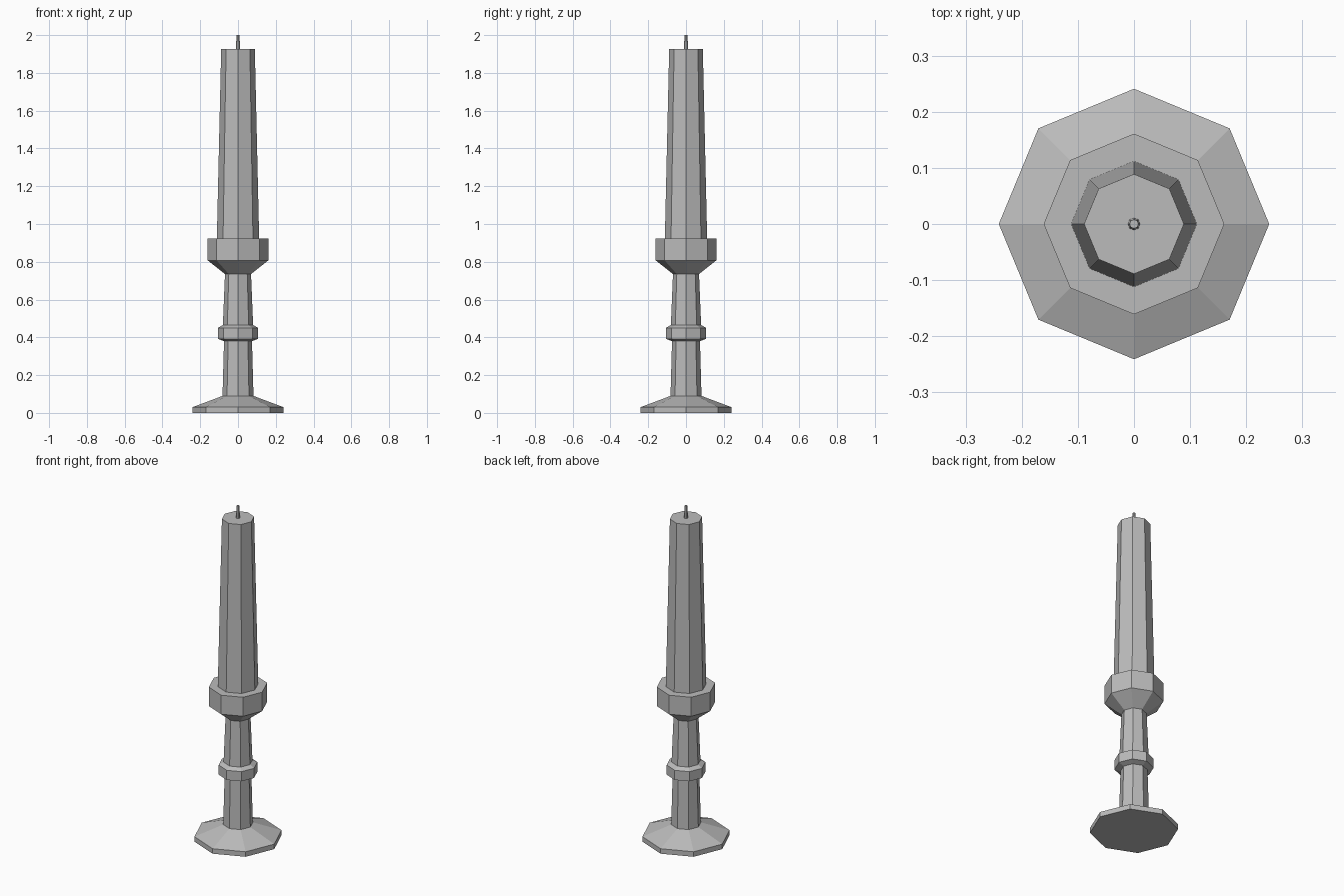
import bpy, bmesh, math

cube = bpy.data.objects.get("Cube")
if cube:
    bpy.data.objects.remove(cube, do_unlink=True)

grey = bpy.data.materials.new("plain grey")
grey.use_nodes = True
colour = (0.5, 0.5, 0.5, 1)
grey.diffuse_color = colour
grey.node_tree.nodes["Principled BSDF"].inputs["Base Color"].default_value = colour

SIDES = 8


def turned(name, profile):
    """Octagonal solid of rings (radius, height), closed at both ends."""
    bm = bmesh.new()
    rings = []
    for radius, z in profile:
        angles = [2 * math.pi * i / SIDES for i in range(SIDES)]
        rings.append([bm.verts.new((radius * math.cos(a), radius * math.sin(a), z))
                      for a in angles])
    for low, high in zip(rings, rings[1:]):
        for i in range(SIDES):
            j = (i + 1) % SIDES
            bm.faces.new((low[i], low[j], high[j], high[i]))
    bm.faces.new(rings[0][::-1])
    bm.faces.new(rings[-1])
    mesh = bpy.data.meshes.new(name)
    bm.to_mesh(mesh)
    bm.free()
    mesh.materials.append(grey)
    obj = bpy.data.objects.new(name, mesh)
    bpy.context.collection.objects.link(obj)
    return obj


# Holder: foot, lower stem, collar, upper stem and cup in one turned piece
turned("candle_holder", [
    (0.241, 0), (0.241, 0.03), (0.082, 0.09),
    (0.074, 0.38), (0.107, 0.392), (0.107, 0.45), (0.08, 0.465),
    (0.069, 0.735), (0.161, 0.808), (0.161, 0.922),
])

# Tapered candle and its wick
turned("candle", [(0.112, 0.922), (0.089, 1.927)])
turned("wick", [(0.011, 1.927), (0.008, 2.0)])
